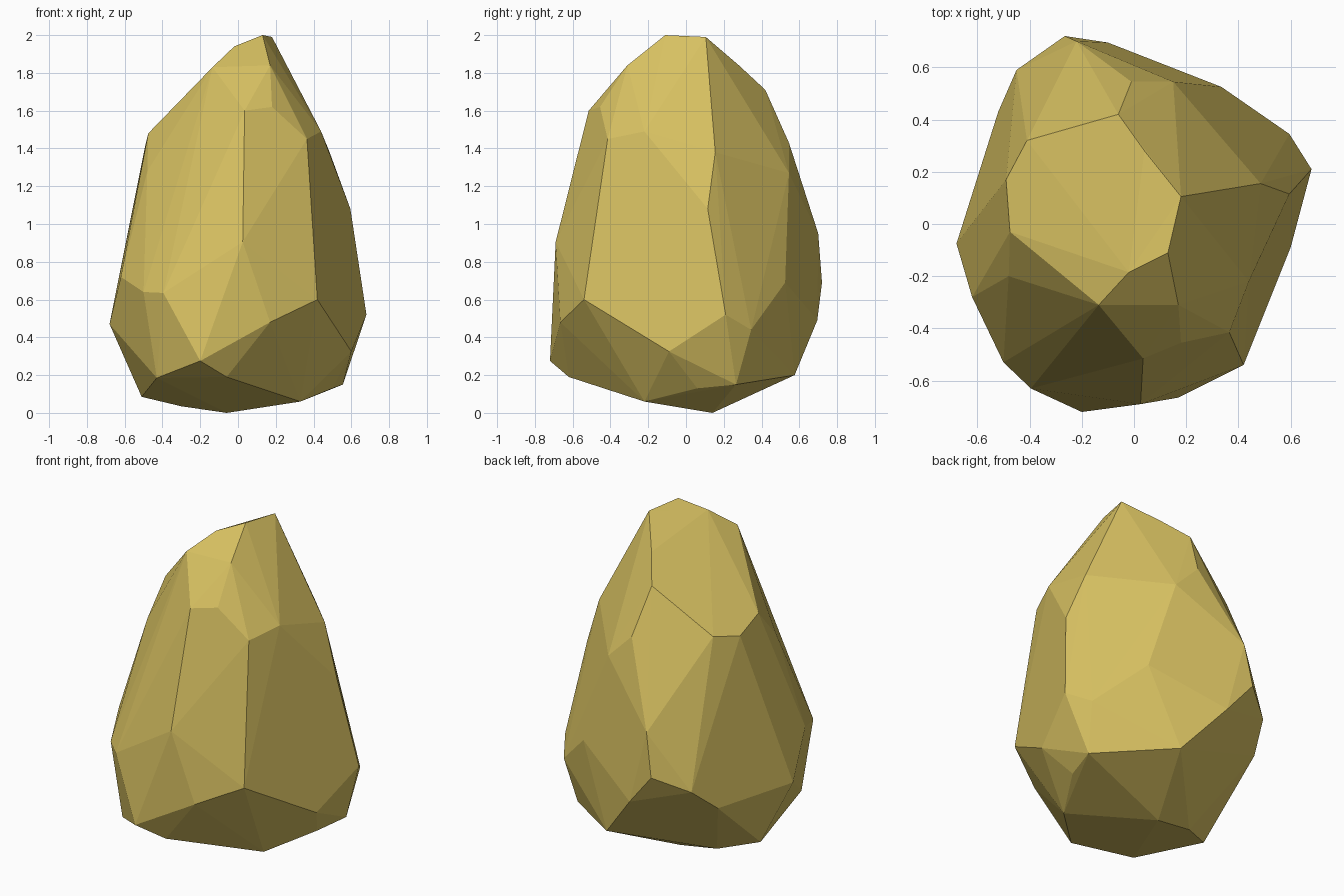
import bpy, bmesh, math

# Corner points of the faceted stone, in rings from tip to base
tip = [(.13, -.11, 2.0), (.18, .105, 1.99), (-.02, -.185, 1.94),
       (-.135, -.31, 1.83), (.17, -.31, 1.84), (.04, .28, 1.84), (-.06, .42, 1.71)]
shoulder = [(.18, -.455, 1.62), (.035, -.515, 1.6), (.365, -.415, 1.45),
            (.44, -.22, 1.49), (.485, .155, 1.38), (.15, .545, 1.27),
            (-.01, .545, 1.43), (-.41, .32, 1.45), (-.49, .17, 1.42),
            (-.475, -.03, 1.48), (-.48, -.2, 1.28), (-.27, -.34, 1.46),
            (-.18, -.45, 1.4)]
waist = [(.595, .115, 1.08), (.025, -.69, .905), (-.22, .7, .95),
         (.42, -.54, .6), (.68, .21, .52), (.335, .525, .69),
         (-.265, .72, .69), (-.45, .59, .6), (-.62, -.28, .72),
         (-.5, -.53, .64), (-.395, -.63, .635)]
base = [(.17, -.665, .48), (.6, -.09, .325), (.595, .345, .44), (-.1, .695, .49),
        (-.52, .43, .46), (-.68, -.075, .47), (-.2, -.72, .275),
        (-.06, -.62, .19), (-.43, -.515, .185), (.14, .575, .2),
        (.555, .265, .15), (.5, .06, .13), (.33, -.22, .06),
        (-.51, 0, .085), (-.3, .125, .035), (-.06, .14, 0)]

# Wrap the points in a convex shell and merge nearly flat facets
bm = bmesh.new()
for p in tip + shoulder + waist + base:
    bm.verts.new(p)
bmesh.ops.convex_hull(bm, input=bm.verts[:])
loose = [v for v in bm.verts if not v.link_faces]
bmesh.ops.delete(bm, geom=loose, context='VERTS')
bmesh.ops.dissolve_limit(bm, angle_limit=math.radians(3),
                         verts=bm.verts[:], edges=bm.edges[:])
bmesh.ops.recalc_face_normals(bm, faces=bm.faces[:])

mesh = bpy.data.meshes.new("stone")
bm.to_mesh(mesh)
bm.free()
stone = bpy.data.objects.new("stone", mesh)
bpy.context.collection.objects.link(stone)

# Ochre colour
ochre = bpy.data.materials.new("ochre")
ochre.diffuse_color = (.68, .53, .12, 1)
mesh.materials.append(ochre)
